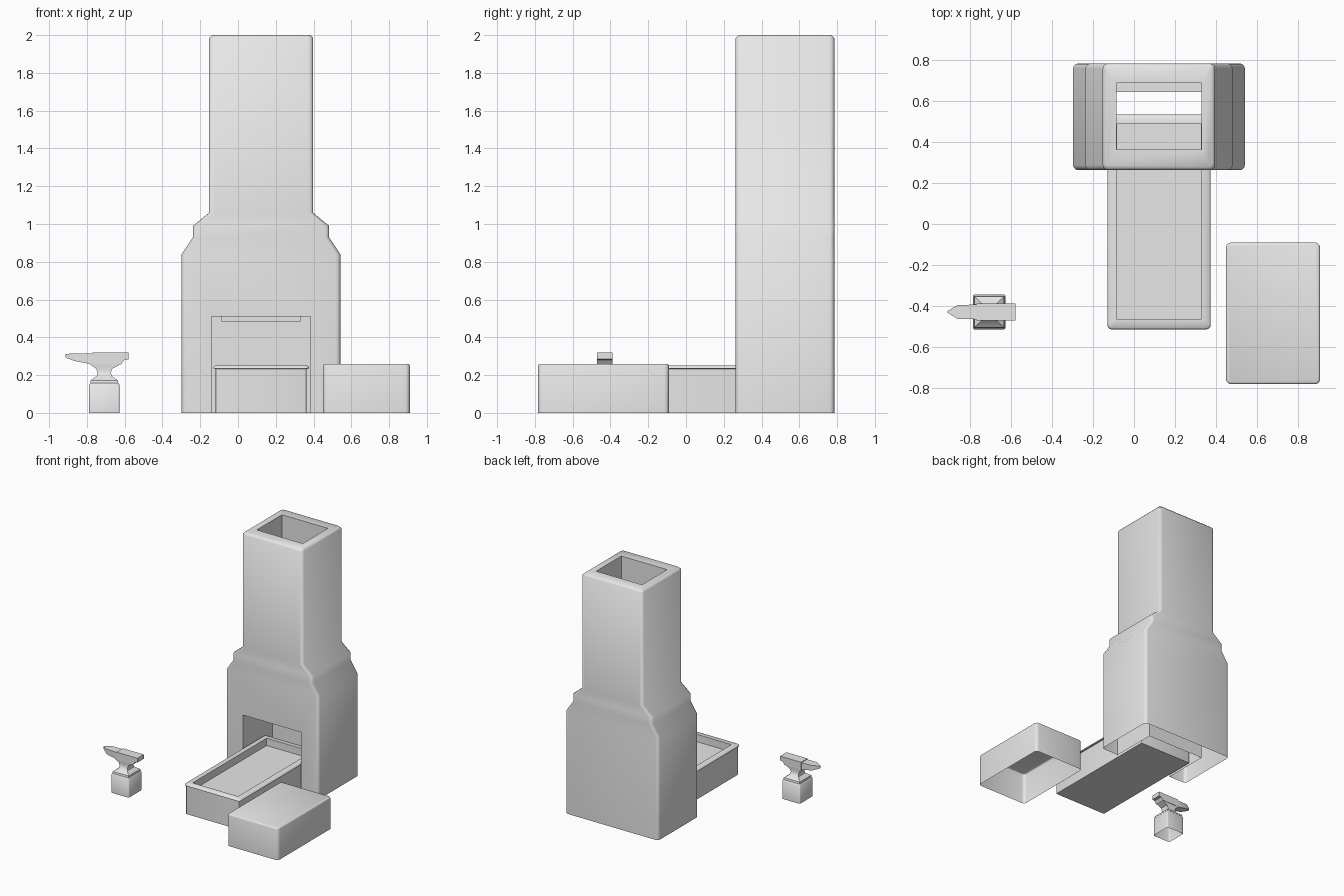
import bpy, bmesh
from math import sin, cos, pi, radians

if "Cube" in bpy.data.objects:
    bpy.data.objects.remove(bpy.data.objects["Cube"])

# One plain stone colour for everything
grey = bpy.data.materials.new("light_grey")
grey.use_nodes = True
grey.diffuse_color = (0.8, 0.8, 0.8, 1)
grey.node_tree.nodes["Principled BSDF"].inputs["Base Color"].default_value = (0.8, 0.8, 0.8, 1)


def rect(x0, x1, y0, y1, z, r=0.0, seg=3):
    """Horizontal rectangle outline, with rounded corners when r > 0."""
    if not r:
        return [(x0, y0, z), (x1, y0, z), (x1, y1, z), (x0, y1, z)]
    pts = []
    centres = [(x1 - r, y1 - r), (x0 + r, y1 - r), (x0 + r, y0 + r), (x1 - r, y0 + r)]
    for i, (cx, cy) in enumerate(centres):
        for k in range(seg + 1):
            a = (i + k / seg) * pi / 2
            pts.append((cx + r * cos(a), cy + r * sin(a), z))
    return pts


def loft(name, rings, bottom=True, top=True, angle=60):
    """Skin a list of equal-length outlines into one object."""
    bm = bmesh.new()
    loops = [[bm.verts.new(p) for p in ring] for ring in rings]
    n = len(loops[0])
    for a, b in zip(loops, loops[1:]):
        for i in range(n):
            j = (i + 1) % n
            bm.faces.new((a[i], a[j], b[j], b[i]))
    if bottom:
        bm.faces.new(loops[0][::-1])
    if top:
        bm.faces.new(loops[-1])
    bmesh.ops.recalc_face_normals(bm, faces=bm.faces[:])
    mesh = bpy.data.meshes.new(name)
    bm.to_mesh(mesh)
    bm.free()
    mesh.materials.append(grey)
    ob = bpy.data.objects.new(name, mesh)
    bpy.context.collection.objects.link(ob)
    smooth(ob, angle)
    return ob


def smooth(ob, angle):
    bpy.ops.object.select_all(action='DESELECT')
    ob.select_set(True)
    bpy.context.view_layer.objects.active = ob
    bpy.ops.object.shade_smooth_by_angle(angle=radians(angle))


def box(name, x0, x1, y0, y1, z0, z1):
    return loft(name, [rect(x0, x1, y0, y1, z0), rect(x0, x1, y0, y1, z1)])


# Chimney: stepped shoulders that narrow in width only
CX, Y0, Y1 = 0.122, 0.263, 0.785
profile = [(0.42, 0), (0.42, 0.84), (0.36, 0.93), (0.36, 0.99), (0.275, 1.06), (0.275, 1.985)]
rings = [rect(CX - w, CX + w, Y0, Y1, z, 0.025) for w, z in profile]
rings.append(rect(CX - 0.26, CX + 0.26, Y0 + 0.015, Y1 - 0.015, 2.0, 0.02))
chimney = loft("chimney", rings)

# Firebox and flue are cut out of the chimney
cutters = [box("firebox_cutter", -0.14, 0.385, 0.1, 0.645, -0.1, 0.51),
           box("flue_cutter", -0.085, 0.33, 0.365, 0.69, 0.485, 2.1)]
for c in cutters:
    c.hide_render = True
    mod = chimney.modifiers.new("cut", 'BOOLEAN')
    mod.operation, mod.solver, mod.object = 'DIFFERENCE', 'EXACT', c
bpy.context.view_layer.update()
graph = bpy.context.evaluated_depsgraph_get()
cut_mesh = bpy.data.meshes.new_from_object(chimney.evaluated_get(graph))
chimney.modifiers.clear()
chimney.data = cut_mesh
for c in cutters:
    bpy.data.objects.remove(c)

# The masonry shell is open underneath
bm = bmesh.new()
bm.from_mesh(cut_mesh)
under = [f for f in bm.faces if all(v.co.z < 0.001 for v in f.verts)]
bmesh.ops.delete(bm, geom=under, context='FACES')
bm.to_mesh(cut_mesh)
bm.free()
smooth(chimney, 60)

# Hearth: a plain body under an overhanging rim
TX0, TX1, TY0, TY1 = -0.13, 0.375, -0.515, 0.535


def tray(inset, z, r=0.02):
    return rect(TX0 + inset, TX1 - inset, TY0 + inset, TY1 - inset, z, r)


loft("hearth_body", [tray(0.012, 0, 0.004), tray(0.012, 0.235, 0.004)], top=False, angle=30)
loft("hearth_rim", [tray(0.012, 0.233, 0.004), tray(0, 0.235), tray(0, 0.242), tray(0.008, 0.25),
                    tray(0.047, 0.25, 0.002), tray(0.047, 0.19, 0.002)], bottom=False)

# Water trough block, open underneath
BX0, BX1, BY0, BY1 = 0.45, 0.91, -0.783, -0.09


def block(inset, z):
    return rect(BX0 + inset, BX1 - inset, BY0 + inset, BY1 - inset, z, 0.025 - inset)


loft("trough_block", [block(0, 0), block(0, 0.25), block(0.003, 0.257), block(0.01, 0.26)],
     bottom=False)

# Anvil stand, open underneath
AX, AY = -0.708, -0.43
stand = [(0.08, 0.085, 0), (0.08, 0.085, 0.15), (0.074, 0.079, 0.157)]
loft("anvil_stand", [rect(AX - w, AX + w, AY - d, AY + d, z, 0.008) for w, d, z in stand],
     bottom=False)

# Anvil foot and waist
waist = [(-0.782, -0.634, 0.078, 0.157), (-0.78, -0.636, 0.075, 0.172),
         (-0.748, -0.668, 0.045, 0.195), (-0.743, -0.673, 0.036, 0.215),
         (-0.752, -0.665, 0.036, 0.235), (-0.785, -0.62, 0.038, 0.258)]
loft("anvil_waist", [rect(a, b, AY - d, AY + d, z) for a, b, d, z in waist], angle=40)

# Anvil head: pointed horn, face block and heel
head = [(-0.912, 0.292, 0.312, 0.004), (-0.862, 0.274, 0.315, 0.034), (-0.77, 0.257, 0.314, 0.036),
        (-0.769, 0.257, 0.319, 0.041), (-0.62, 0.257, 0.319, 0.041),
        (-0.602, 0.28, 0.319, 0.041), (-0.58, 0.284, 0.319, 0.041)]
loft("anvil_head", [[(x, AY - d, a), (x, AY + d, a), (x, AY + d, b), (x, AY - d, b)]
                    for x, a, b, d in head], angle=35)
